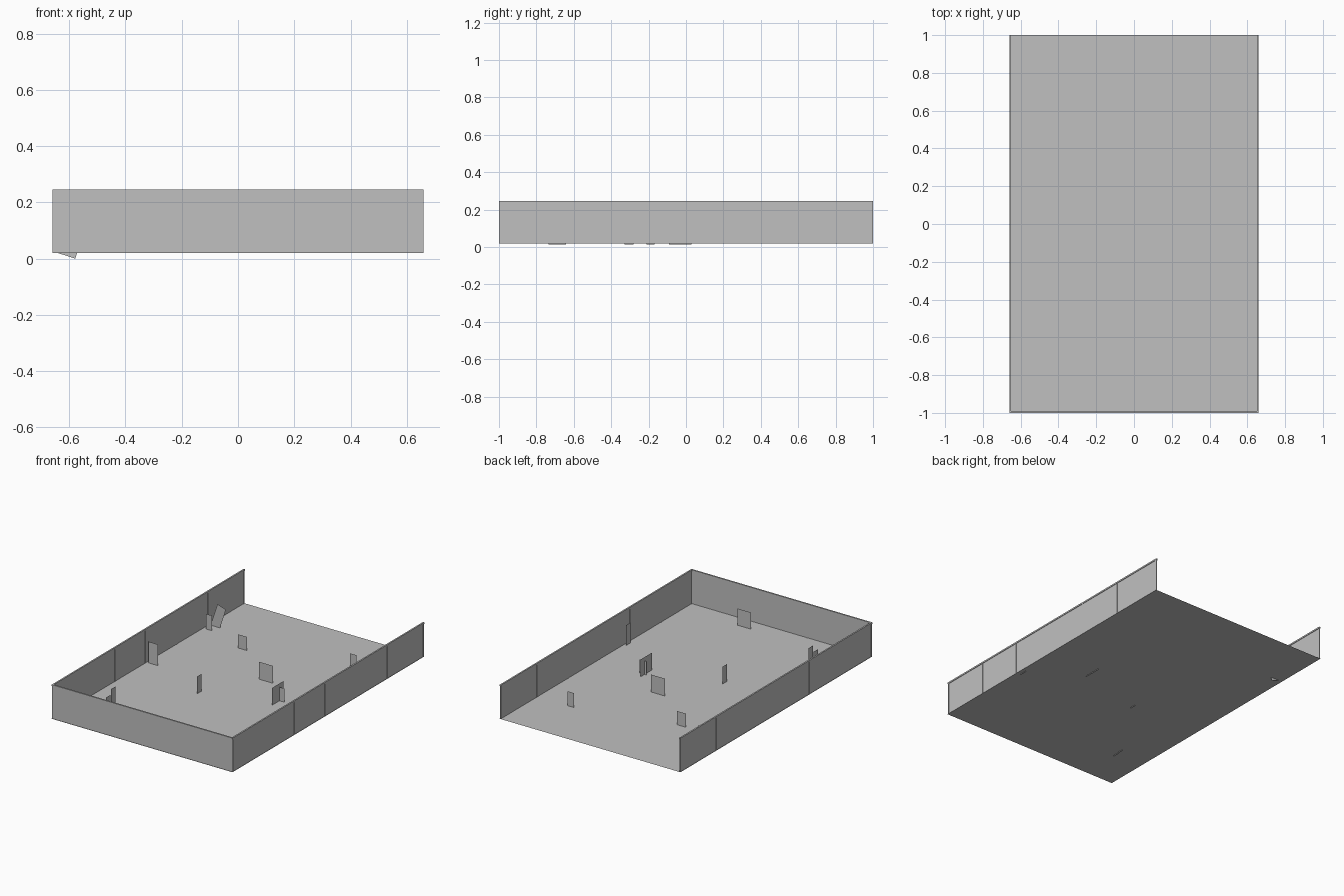
import bpy
from math import radians
from mathutils import Matrix, Vector

cube = bpy.data.objects.get("Cube")
if cube:
    bpy.data.objects.remove(cube, do_unlink=True)

HALF_X, HALF_Y = 0.66, 1.0
FLOOR, TOP = 0.02, 0.245
RAIL = 0.01

grey = bpy.data.materials.new("plain_grey")
grey.use_nodes = True
colour = (0.53, 0.53, 0.53, 1)
grey.diffuse_color = colour
grey.node_tree.nodes["Principled BSDF"].inputs["Base Color"].default_value = colour


def make_mesh(name, verts, faces):
    mesh = bpy.data.meshes.new(name)
    mesh.from_pydata(verts, [], faces)
    mesh.materials.append(grey)
    obj = bpy.data.objects.new(name, mesh)
    bpy.context.collection.objects.link(obj)
    return obj


def box(name, low, high):
    bpy.ops.mesh.primitive_cube_add(size=1)
    obj = bpy.context.object
    obj.name = name
    low, high = Vector(low), Vector(high)
    obj.data.transform(Matrix.Translation((low + high) / 2)
                       @ Matrix.Diagonal((*(high - low), 1)))
    obj.data.materials.append(grey)
    return obj


def plate(name, x, y, width, height, along="X", base=FLOOR, tilt=0):
    """Upright sheet, spanning x or y, optionally leaning in its own plane."""
    w, h = width / 2, height / 2
    obj = make_mesh(name, [(-w, 0, -h), (w, 0, -h), (w, 0, h), (-w, 0, h)],
                    [(0, 1, 2, 3)])
    turn = Matrix.Rotation(radians(90 if along == "Y" else 0), 4, "Z")
    lean = Matrix.Rotation(radians(tilt), 4, "Y")
    obj.data.transform(Matrix.Translation((x, y, base + h)) @ turn @ lean)
    return obj


# Floor sheet
make_mesh("floor", [(-HALF_X, -HALF_Y, FLOOR), (HALF_X, -HALF_Y, FLOOR),
                    (HALF_X, HALF_Y, FLOOR), (-HALF_X, HALF_Y, FLOOR)],
          [(0, 1, 2, 3)])

# Long side walls: thin panel, posts and top rail
side_posts = [-0.995, -0.67, -0.35, -0.03, 0.295, 0.62, 0.995]
for label, s in (("left", 1), ("right", -1)):
    mid = s * (HALF_X - RAIL / 2)

    def side_box(name, thick, y0, y1, z0, z1):
        box(f"{label}_{name}", (mid - thick / 2, y0, z0), (mid + thick / 2, y1, z1))

    side_box("wall", 0.003, -HALF_Y, HALF_Y, FLOOR, TOP - RAIL)
    side_box("rail", RAIL, -HALF_Y, HALF_Y, TOP - RAIL, TOP)
    for i, y in enumerate(side_posts):
        side_box(f"post_{i}", 0.007, y - 0.004, y + 0.004, FLOOR, TOP - RAIL)

# Front wall
mid = -HALF_Y + RAIL / 2
box("front_wall", (-HALF_X, mid - 0.0015, FLOOR), (HALF_X, mid + 0.0015, TOP - RAIL))
box("front_rail", (-HALF_X, -HALF_Y, TOP - RAIL), (HALF_X, -HALF_Y + RAIL, TOP))
for i, x in enumerate([-0.655, -0.455, -0.185, 0.125, 0.45, 0.655]):
    box(f"front_post_{i}", (x - 0.004, mid - 0.0035, FLOOR),
        (x + 0.004, mid + 0.0035, TOP - RAIL))

# Upright sheets facing front and back: x, y, width, height
for i, (x, y, w, h) in enumerate([
        (-0.605, -0.02, 0.07, 0.14), (-0.61, 0.57, 0.045, 0.1),
        (-0.29, 0.46, 0.065, 0.09), (0.085, 0.17, 0.1, 0.115),
        (0.32, -0.01, 0.05, 0.09), (0.41, 0.615, 0.045, 0.095),
        (0.205, -0.9, 0.1, 0.11)]):
    plate(f"cross_sheet_{i}", x, y, w, h)

# Upright sheets facing the sides, sunk slightly into the floor
for i, (x, y, w, h) in enumerate([
        (-0.15, -0.19, 0.045, 0.12), (-0.445, -0.665, 0.045, 0.14),
        (-0.45, -0.71, 0.05, 0.1), (0.31, -0.03, 0.12, 0.12),
        (0.635, -0.305, 0.05, 0.14)]):
    plate(f"side_sheet_{i}", x, y, w, h, "Y", 0.014)

# Leaning sheet whose lower corner pokes through the floor
plate("leaning_sheet", -0.585, 0.63, 0.065, 0.16, base=0.006, tilt=18)
